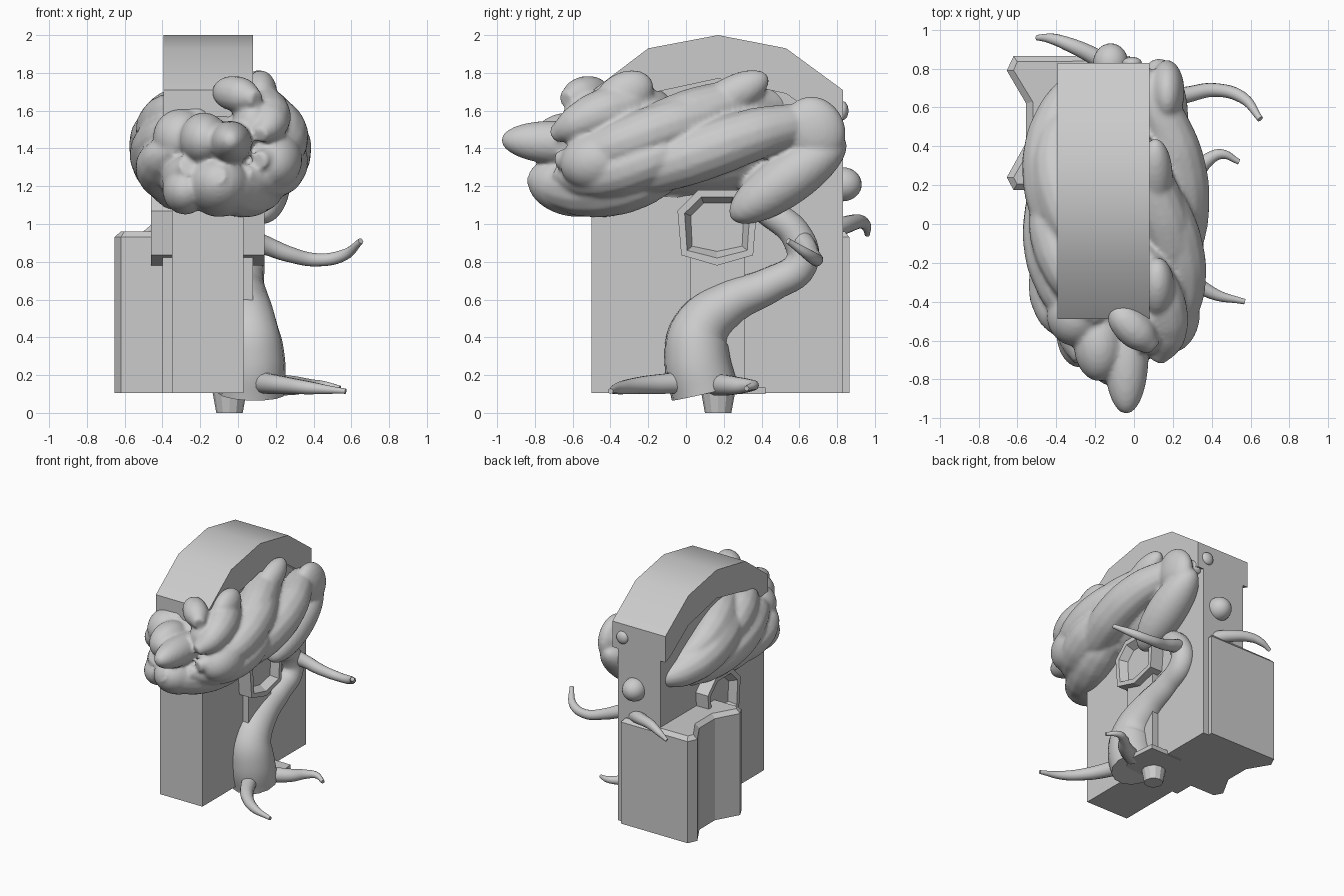
import bpy, bmesh
from math import cos, sin, pi, radians
from mathutils import Matrix, Vector

cube = bpy.data.objects.get("Cube")
if cube:
    bpy.data.objects.remove(cube, do_unlink=True)

stone = bpy.data.materials.new("light_grey")
stone.use_nodes = True
stone.diffuse_color = (0.6, 0.6, 0.6, 1)
stone.node_tree.nodes["Principled BSDF"].inputs["Base Color"].default_value = (0.6, 0.6, 0.6, 1)

MID_X = -0.16  # mirror plane of the house


def select(obs):
    bpy.ops.object.select_all(action="DESELECT")
    for ob in obs:
        ob.select_set(True)
    bpy.context.view_layer.objects.active = obs[0]


def add_mesh(name, bm, smooth=False):
    bmesh.ops.recalc_face_normals(bm, faces=bm.faces)
    me = bpy.data.meshes.new(name)
    bm.to_mesh(me)
    bm.free()
    me.materials.append(stone)
    for p in me.polygons:
        p.use_smooth = smooth
    ob = bpy.data.objects.new(name, me)
    bpy.context.collection.objects.link(ob)
    return ob


def prism(name, pts, axis, lo, hi, insets=()):
    """Extrude a 2D outline (y,z along x, or x,y along z); insets shape the end at hi (both ends along x)."""
    bm = bmesh.new()
    place = (lambda p, h: (h, p[0], p[1])) if axis == "x" else (lambda p, h: (p[0], p[1], h))
    face = bm.faces.new([bm.verts.new(place(p, lo)) for p in pts])
    ext = bmesh.ops.extrude_face_region(bm, geom=[face])
    step = Vector((hi - lo, 0, 0)) if axis == "x" else Vector((0, 0, hi - lo))
    bmesh.ops.translate(bm, vec=step, verts=[v for v in ext["geom"] if isinstance(v, bmesh.types.BMVert)])
    bmesh.ops.recalc_face_normals(bm, faces=bm.faces)
    for thick, depth in insets:
        bm.normal_update()
        caps = [f for f in bm.faces if len(f.verts) == len(pts) and (axis == "x" or f.normal.z > 0.5)]
        bmesh.ops.inset_region(bm, faces=caps, thickness=thick, depth=depth)
    return add_mesh(name, bm)


def blob(name, loc, size, tilt=0):
    """Smooth ellipsoid, tilted about x."""
    bm = bmesh.new()
    m = Matrix.Translation(loc) @ Matrix.Rotation(radians(tilt), 4, "X") @ Matrix.Diagonal((*size, 1))
    bmesh.ops.create_uvsphere(bm, u_segments=28, v_segments=16, radius=1, matrix=m)
    return add_mesh(name, bm, True)


def tube(name, pts):
    """Smooth tapering tube through (x, y, z, radius) points."""
    cu = bpy.data.curves.new(name, "CURVE")
    cu.dimensions = "3D"
    cu.bevel_depth = 1
    cu.bevel_resolution = 5
    cu.resolution_u = 6
    cu.use_fill_caps = True
    sp = cu.splines.new("BEZIER")
    sp.radius_interpolation = "CARDINAL"
    sp.bezier_points.add(len(pts) - 1)
    for bp, (x, y, z, r) in zip(sp.bezier_points, pts):
        bp.co = (x, y, z)
        bp.radius = r
        bp.handle_left_type = bp.handle_right_type = "AUTO"
    ob = bpy.data.objects.new(name, cu)
    bpy.context.collection.objects.link(ob)
    cu.materials.append(stone)
    select([ob])
    bpy.ops.object.convert(target="MESH")
    bpy.ops.object.shade_smooth_by_angle(angle=radians(50))
    return bpy.context.view_layer.objects.active


# House body and overhanging arched roof
inner = [(0.83, 1.5), (0.77, 1.52), (0.53, 1.69), (0.17, 1.77), (-0.2, 1.69), (-0.43, 1.52), (-0.49, 1.5)]
outer = [(-0.49, 1.71), (-0.2, 1.93), (0.17, 2.0), (0.53, 1.93), (0.83, 1.71)]
prism("house_body", [(-0.5, 0.105), (0.83, 0.105)] + inner + [(-0.5, 1.5)], "x", MID_X - 0.19, MID_X + 0.19)
roof = prism("arched_roof", inner + outer, "x", -0.395, 0.08)
select([roof])
bpy.ops.object.shade_smooth_by_angle(angle=radians(30))

# Side pilasters below the windows
prism("window_pilaster", [(0.02, 0.105), (0.31, 0.105), (0.31, 1.05), (0.02, 1.05)], "x", -0.4, 0.08)

# Seven-sided window running through both walls, recessed at each end
half = [(0.19, 0.835), (0.21, 1.07), (0.1, 1.18)]
frame = [(0.165, 0.78)] + [(0.165 + a, z) for a, z in half] + [(0.165 - a, z) for a, z in reversed(half)]
prism("window", frame, "x", -0.46, 0.14, [(0.04, 0), (0.035, -0.06)])

# Waisted annex wrapping the rear corner, with a chamfered top
annex = [(-0.62, 0.865), (-0.655, 0.79), (-0.555, 0.62), (-0.555, 0.42),
         (-0.655, 0.24), (-0.62, 0.175), (-0.3, 0.175), (-0.02, 0.6), (-0.02, 0.865)]
prism("rear_annex", annex, "z", 0.105, 0.93, [(0.035, 0.03)])

# Knobs on the rear wall
blob("rear_knob_large", (-0.12, 0.83, 1.21), (0.09, 0.1, 0.09))
blob("rear_knob_small", (-0.01, 0.83, 1.6), (0.05, 0.03, 0.05))

# Trunk, roots and branches
tube("trunk", [(0.07, 0.1, 0.105, 0.18), (0.075, 0.06, 0.28, 0.175), (0.06, 0.075, 0.44, 0.155),
               (0.05, 0.23, 0.58, 0.12), (0.045, 0.45, 0.68, 0.095), (0.05, 0.61, 0.79, 0.09),
               (0.05, 0.59, 0.93, 0.085), (0.04, 0.44, 1.06, 0.075), (0.02, 0.28, 1.14, 0.06)])
tube("front_root", [(0.1, 0.04, 0.165, 0.06), (0.16, -0.1, 0.155, 0.055), (0.26, -0.25, 0.145, 0.045),
                    (0.4, -0.355, 0.13, 0.032), (0.57, -0.4, 0.115, 0.014)])
tube("rear_root", [(0.15, 0.16, 0.15, 0.06), (0.3, 0.25, 0.145, 0.05), (0.38, 0.33, 0.145, 0.035),
                   (0.45, 0.36, 0.145, 0.025), (0.54, 0.32, 0.13, 0.014)])
tube("side_branch", [(0.05, 0.6, 0.92, 0.06), (0.15, 0.64, 0.885, 0.05), (0.27, 0.665, 0.84, 0.042),
                     (0.42, 0.69, 0.81, 0.035), (0.56, 0.65, 0.835, 0.03), (0.65, 0.54, 0.91, 0.016)])
tube("rear_branch", [(-0.05, 0.76, 0.96, 0.05), (-0.2, 0.86, 1.0, 0.045), (-0.35, 0.93, 1.01, 0.035),
                     (-0.43, 0.955, 0.985, 0.026), (-0.5, 0.96, 0.945, 0.014)])

# Foot plate and small peg underneath
prism("foot_plate", [(-0.1, 0.0), (0.12, 0.02), (0.2, 0.2), (0.18, 0.42), (-0.1, 0.42)], "z", 0.1, 0.135)
bm = bmesh.new()
bmesh.ops.create_cone(bm, cap_ends=True, segments=12, radius1=0.07, radius2=0.09, depth=0.11,
                      matrix=Matrix.Translation((-0.045, 0.17, 0.055)))
add_mesh("underside_peg", bm)

# Leaf crown: an inner core wrapped by twisting, tapering leaf strands
AX, AZ = -0.095, 1.4
crown = [blob("leaf_crown", (AX, 0.0, AZ), (0.32, 0.64, 0.27))]


def strand(y0, y1, angle, r):
    pts = []
    for i in range(9):
        t = i / 8
        y = y0 + (y1 - y0) * t
        a = radians(angle) + 1.5 * (t - 0.5) * (y1 - y0)
        swell = sin(pi * (0.05 + 0.9 * t)) ** 0.6
        rim = 1 - 0.35 * abs(2 * t - 1) ** 2.5
        pts.append((AX + (0.485 - r) * rim * cos(a), y, AZ + (0.39 - r) * rim * sin(a), r * swell))
    return tube("leaf_strand", pts)


strands = [(-0.58, 0.8, -3, 0.15), (-0.68, 0.42, 24, 0.14), (-0.82, 0.02, -60, 0.17),
           (-0.45, 0.66, 52, 0.14), (-0.7, -0.05, 52, 0.13), (-0.68, 0.1, -22, 0.14),
           (-0.55, 0.62, 195, 0.16), (-0.3, 0.78, 170, 0.15), (-0.58, 0.1, 210, 0.13),
           (-0.5, 0.45, 228, 0.16), (-0.7, 0.1, 252, 0.17), (-0.5, 0.3, 148, 0.13),
           (-0.35, 0.6, 140, 0.14)]
crown += [strand(*s) for s in strands]

# Rounded leaf clumps at the front, plus tufts on the side and at the rear
clumps = [((-0.04, -0.68, 1.43), (0.115, 0.3, 0.115), -3), ((-0.3, -0.47, 1.46), (0.15, 0.16, 0.15), 10),
          ((-0.18, -0.62, 1.45), (0.13, 0.19, 0.14), 0), ((-0.28, -0.56, 1.18), (0.12, 0.18, 0.13), 0),
          ((-0.1, -0.6, 1.2), (0.17, 0.24, 0.16), -10), ((0.08, -0.5, 1.56), (0.11, 0.18, 0.13), 25),
          ((0.12, -0.33, 1.68), (0.09, 0.17, 0.12), 30), ((0.18, -0.46, 1.34), (0.16, 0.21, 0.16), 15),
          ((0.13, 0.54, 1.24), (0.15, 0.37, 0.14), 35), ((0.17, 0.68, 1.5), (0.09, 0.16, 0.18), 30),
          ((0.11, 0.24, 1.68), (0.09, 0.22, 0.1), 28)]
crown += [blob("leaf_clump", *c) for c in clumps]
crown.append(tube("leaf_clump", [(-0.11, -0.42, 1.69, 0.045), (-0.06, -0.48, 1.695, 0.085),
                                 (0.03, -0.57, 1.68, 0.09), (0.1, -0.64, 1.66, 0.045)]))

# Fuse the whole crown into one softly blended surface
select(crown)
bpy.ops.object.join()
leaves = crown[0]
fuse = leaves.modifiers.new("fuse", "REMESH")
fuse.mode = "VOXEL"
fuse.voxel_size = 0.014
fuse.use_smooth_shade = True
soften = leaves.modifiers.new("soften", "SMOOTH")
soften.factor = 0.5
soften.iterations = 5
